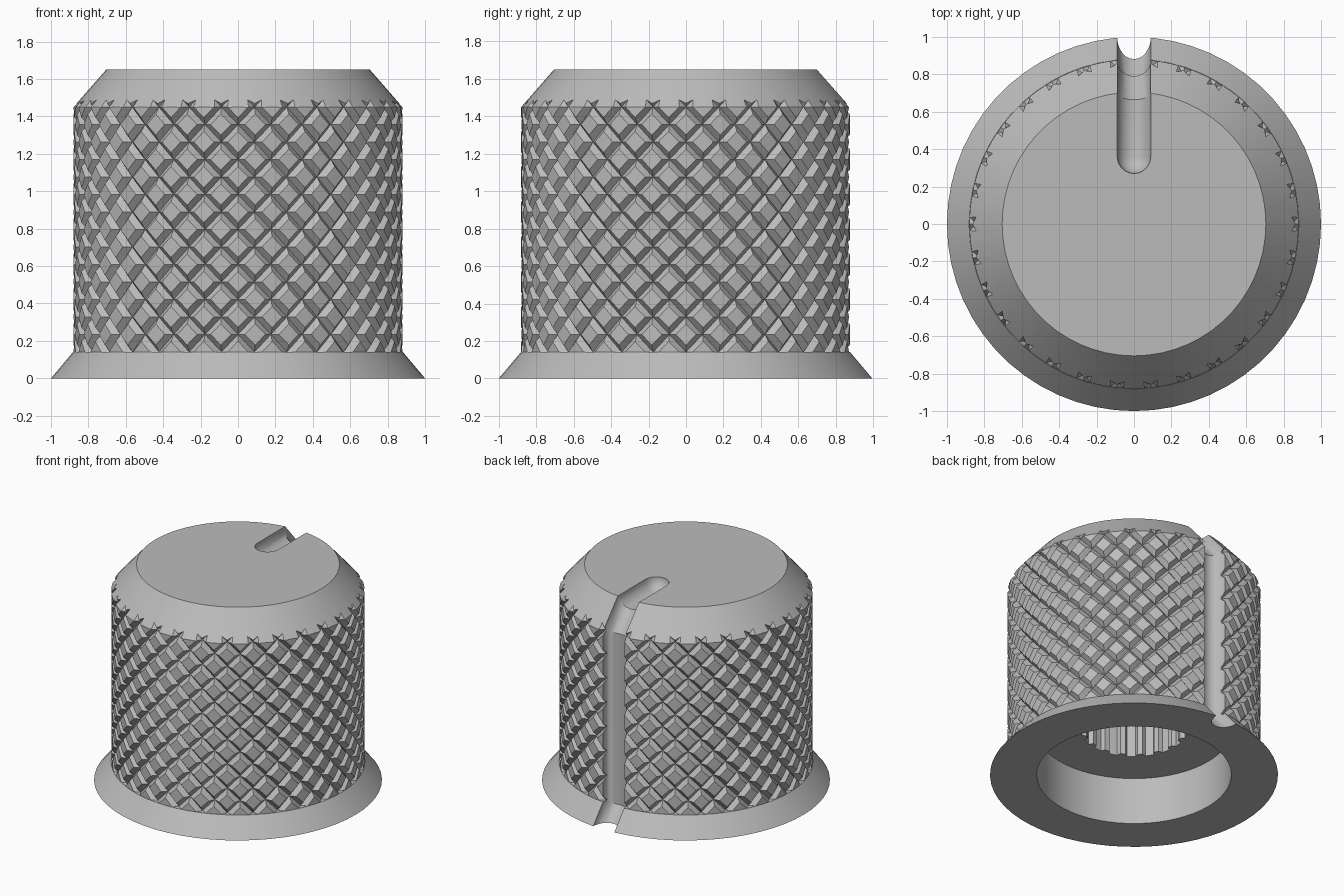
import bpy, bmesh
from math import sin, cos, pi, radians, hypot
from mathutils import Vector

cube = bpy.data.objects.get("Cube")
if cube:
    bpy.data.objects.remove(cube, do_unlink=True)

grey = bpy.data.materials.new("grey_plastic")
grey.use_nodes = True
COLOR = (0.5, 0.5, 0.5, 1)
grey.diffuse_color = COLOR
grey.node_tree.nodes["Principled BSDF"].inputs["Base Color"].default_value = COLOR

BODY_R, BASE_R, TOP_R = 0.88, 1.0, 0.705
FLARE_Z, EDGE_Z, TOP_Z = 0.14, 1.45, 1.65


def finish(name, bm):
    bmesh.ops.recalc_face_normals(bm, faces=bm.faces)
    mesh = bpy.data.meshes.new(name)
    bm.to_mesh(mesh)
    bm.free()
    mesh.materials.append(grey)
    obj = bpy.data.objects.new(name, mesh)
    bpy.context.collection.objects.link(obj)
    return obj


def loft(name, rings):
    """Closed solid through rings of equal point count."""
    bm = bmesh.new()
    loops = [[bm.verts.new(p) for p in ring] for ring in rings]
    n = len(loops[0])
    for a, b in zip(loops, loops[1:]):
        for i in range(n):
            j = (i + 1) % n
            bm.faces.new((a[i], a[j], b[j], b[i]))
    bm.faces.new(loops[0])
    bm.faces.new(loops[-1])
    return finish(name, bm)


def turned(name, profile, sides=60):
    return loft(name, [[(r * cos(2 * pi * i / sides), r * sin(2 * pi * i / sides), z)
                        for i in range(sides)] for r, z in profile])


def combine(target, tool, operation):
    tool.hide_render = True
    mod = target.modifiers.new(operation.lower(), 'BOOLEAN')
    mod.operation, mod.solver, mod.object = operation, 'EXACT', tool
    bpy.context.view_layer.objects.active = target
    bpy.ops.object.modifier_apply(modifier=mod.name)
    bpy.data.objects.remove(tool, do_unlink=True)


# Knurled grip: a lattice along two helix families, with V grooves on its lines
def knurled_grip(count=30, pitch=0.187, half=0.2, depth=0.035):
    bm = bmesh.new()
    steps = (0, half, 1 - half)
    verts = {}

    def vert(u, v):
        shift = v // (3 * count) * 3 * count
        key = (u - shift, v - shift)
        if key not in verts:
            a, b = (k // 3 + steps[k % 3] for k in key)
            r = BODY_R - (depth if u % 3 == 0 or v % 3 == 0 else 0)
            ang = (a + b) * pi / count
            verts[key] = bm.verts.new((r * cos(ang), r * sin(ang),
                                       EDGE_Z + pitch * (a - b) / 2))
        return verts[key]

    for row in range(-16, 4):
        for j in range(count):
            for s in range(3):
                for t in range(3):
                    u, v = 3 * (j + row) + s, 3 * j + t
                    a, b = vert(u, v), vert(u + 1, v)
                    c, d = vert(u + 1, v + 1), vert(u, v + 1)
                    if s == t != 1:
                        tris = ((a, b, c), (a, c, d))
                    else:
                        tris = ((a, b, d), (b, c, d))
                    for tri in tris:
                        bm.faces.new(tri)
    # Trim the zigzag ends flat and close them
    for z, up in ((0.05, -1), (TOP_Z + 0.02, 1)):
        bmesh.ops.bisect_plane(bm, geom=bm.verts[:] + bm.edges[:] + bm.faces[:],
                               plane_co=(0, 0, z), plane_no=(0, 0, up), clear_outer=True)
    bmesh.ops.holes_fill(bm, edges=[e for e in bm.edges if e.is_boundary], sides=0)
    return finish("knob_body", bm)


knob = knurled_grip()

# Chamfered top
slope = (BODY_R - TOP_R) / (TOP_Z - EDGE_Z)
low = 1.2
wide = BODY_R + slope * (EDGE_Z - low)
combine(knob, turned("chamfer_envelope", [(wide, -0.1), (wide, low), (TOP_R, TOP_Z)]), 'INTERSECT')

# Flared skirt
combine(knob, turned("skirt", [(BASE_R, 0), (BODY_R + 0.002, FLARE_Z)]), 'UNION')

# Pointer groove: round channel following the outline at the back, with a ball end
GROOVE_R, END_Y = 0.09, 0.36
path = [Vector(p) for p in ((1.12, -0.14), (BODY_R, FLARE_Z), (BODY_R, EDGE_Z),
                            (TOP_R, TOP_Z), (END_Y, TOP_Z))]


def groove_ring(center, across, radius, sides=24):
    ring = []
    for i in range(sides):
        a = 2 * pi * i / sides
        p = center + across * (radius * sin(a))
        ring.append((radius * cos(a), p.x, p.y))
    return ring


rings = []
for i, p in enumerate(path):
    ways = [(path[k + 1] - path[k]).normalized() for k in (i - 1, i) if 0 <= k < len(path) - 1]
    normals = [Vector((w.y, -w.x)) for w in ways]
    miter = sum(normals, Vector((0, 0))).normalized()
    rings.append(groove_ring(p, miter / miter.dot(normals[0]), GROOVE_R))
for deg in (20, 40, 60, 75, 87):
    a = radians(deg)
    rings.append(groove_ring(Vector((END_Y - GROOVE_R * sin(a), TOP_Z)),
                             Vector((0, 1)), GROOVE_R * cos(a)))
combine(knob, loft("pointer_groove", rings), 'DIFFERENCE')

# Round recess underneath
RECESS_Z = 0.36
combine(knob, turned("recess", [(0.676, -0.1), (0.676, RECESS_Z)]), 'DIFFERENCE')

# Splined shaft hole
TEETH = 18
outline = []
for i in range(TEETH):
    for frac, r in ((0, 0.34), (0.3, 0.34), (0.42, 0.37), (0.88, 0.37)):
        a = 2 * pi * (i + frac) / TEETH
        outline.append((r * cos(a), r * sin(a)))
combine(knob, loft("shaft_hole", [[(x, y, z) for x, y in outline]
                                  for z in (RECESS_Z - 0.1, 1.25)]), 'DIFFERENCE')

# Smooth round walls, crisp edges
bpy.ops.object.select_all(action='DESELECT')
knob.select_set(True)
bpy.context.view_layer.objects.active = knob
bpy.ops.object.shade_smooth_by_angle(angle=radians(25))
